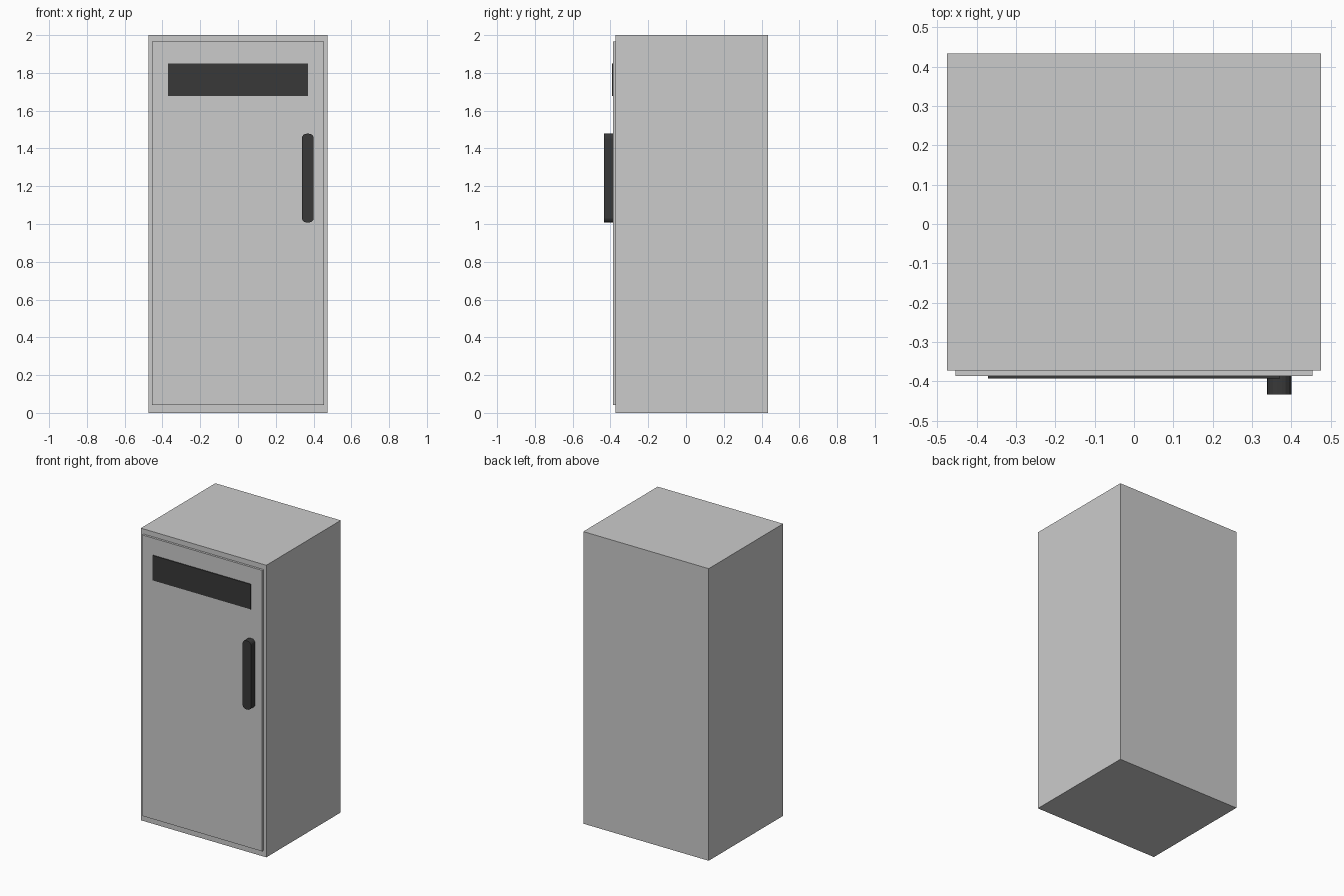
import bpy, bmesh

if "Cube" in bpy.data.objects:
    bpy.data.objects.remove(bpy.data.objects["Cube"])

dark = bpy.data.materials.new("dark_trim")
dark.diffuse_color = (0.04, 0.04, 0.04, 1)
dark.use_nodes = True
dark.node_tree.nodes["Principled BSDF"].inputs["Base Color"].default_value = dark.diffuse_color


def box(name, x, y, z, mat=None, round_xz=0.0):
    """Box from (min, max) ranges; optionally rounds the edges that run along y."""
    bm = bmesh.new()
    bmesh.ops.create_cube(bm, size=1)
    for v in bm.verts:
        v.co = [r[0] if c < 0 else r[1] for c, r in zip(v.co, (x, y, z))]
    if round_xz:
        edges = [e for e in bm.edges
                 if abs(e.verts[0].co.y - e.verts[1].co.y) > 1e-4]
        bmesh.ops.bevel(bm, geom=edges, offset=round_xz, segments=4,
                        profile=0.5, affect='EDGES')
    mesh = bpy.data.meshes.new(name)
    bm.to_mesh(mesh)
    bm.free()
    if mat:
        mesh.materials.append(mat)
    obj = bpy.data.objects.new(name, mesh)
    bpy.context.collection.objects.link(obj)
    return obj


# Cabinet and the slightly smaller door panel on its front
box("cabinet_body", (-0.475, 0.475), (-0.372, 0.433), (0, 2))
box("door", (-0.454, 0.454), (-0.387, -0.372), (0.041, 1.965))

# Dark display strip and rounded handle
box("display_strip", (-0.371, 0.371), (-0.393, -0.387), (1.678, 1.849), dark)
box("handle", (0.338, 0.401), (-0.433, -0.387), (1.008, 1.478), dark, 0.025)
